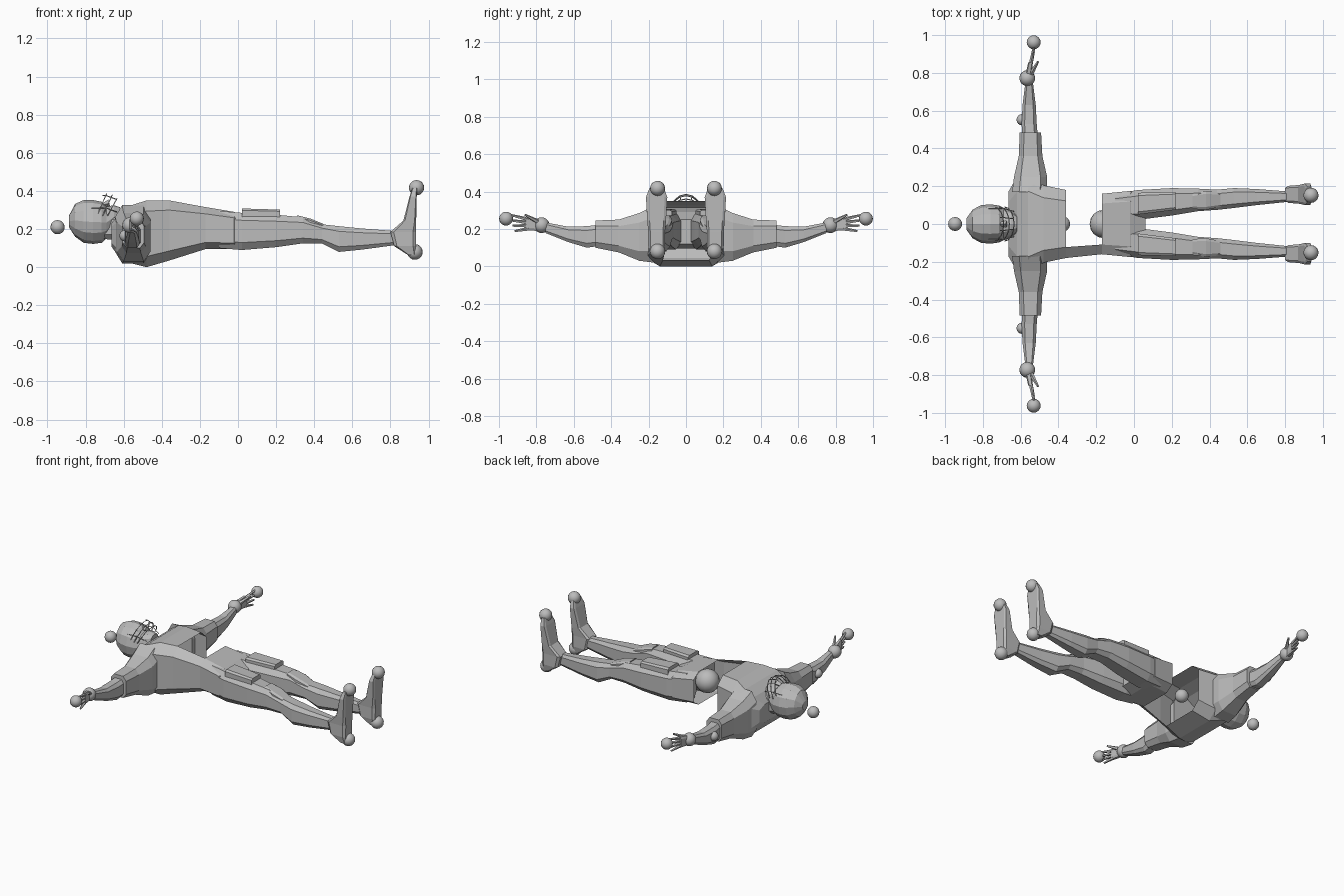
import bpy, bmesh, math
from mathutils import Vector

GREY = bpy.data.materials.new("plain grey")
GREY.diffuse_color = (0.5, 0.5, 0.5, 1)


def add(name, bm, smooth=False):
    me = bpy.data.meshes.new(name)
    bmesh.ops.recalc_face_normals(bm, faces=bm.faces)
    bm.to_mesh(me)
    bm.free()
    me.materials.append(GREY)
    ob = bpy.data.objects.new(name, me)
    bpy.context.collection.objects.link(ob)
    if smooth:
        bpy.context.view_layer.objects.active = ob
        ob.select_set(True)
        bpy.ops.object.shade_smooth_by_angle()
        ob.select_set(False)
    return ob


def outline(n, c):
    """Unit cross-section: chamfered box when c is given, else an n-gon."""
    if c:
        return [(1, c), (c, 1), (-c, 1), (-1, c), (-1, -c), (-c, -1), (c, -1), (1, -c)]
    return [(math.cos(2 * math.pi * i / n), math.sin(2 * math.pi * i / n)) for i in range(n)]


def loft(name, axis, sections, c=0.6, n=12, caps=(True, True), keep=None):
    """Skin sections (position, low_a, high_a, low_b, high_b) along an axis."""
    bm = bmesh.new()
    rings = []
    for t, a0, a1, b0, b1 in sections:
        ring = []
        for u, v in outline(n, c):
            p = [(a0 + a1) / 2 + u * (a1 - a0) / 2, (b0 + b1) / 2 + v * (b1 - b0) / 2]
            p.insert("xyz".index(axis), t)
            ring.append(bm.verts.new(p))
        rings.append(ring)
    for r, s in zip(rings, rings[1:]):
        for i in range(len(r)):
            j = (i + 1) % len(r)
            quad = (r[i], r[j], s[j], s[i])
            mid = sum((w.co for w in quad), Vector()) / 4
            if keep is None or keep(mid):
                bm.faces.new(quad)
    if caps[0]:
        bm.faces.new(rings[0])
    if caps[1]:
        bm.faces.new(rings[-1])
    return add(name, bm)


def ball(name, p, r):
    bm = bmesh.new()
    bmesh.ops.create_uvsphere(bm, u_segments=16, v_segments=10, radius=r)
    bmesh.ops.translate(bm, vec=p, verts=bm.verts)
    return add(name, bm, True)


def rod(name, p, q, r1, r2, n=5):
    p, q = Vector(p), Vector(q)
    bm = bmesh.new()
    bmesh.ops.create_cone(bm, cap_ends=True, segments=n, radius1=r1, radius2=r2, depth=(q - p).length)
    bm.transform((q - p).to_track_quat('Z', 'Y').to_matrix().to_4x4())
    bmesh.ops.translate(bm, vec=(p + q) / 2, verts=bm.verts)
    return add(name, bm)


def wire(name, pts):
    for k, (p, q) in enumerate(zip(pts, pts[1:])):
        rod(f"{name}_{k}", p, q, 0.0028, 0.0028, 4)


# Torso and hips: one shell whose waist is only a strip on the -y side
def solid(m):
    return not -0.37 < m.x < -0.16 or m.y < -0.1


loft("torso", "x", [
    (-0.665, -0.17, 0.17, 0.11, 0.23), (-0.62, -0.25, 0.25, 0.045, 0.285),
    (-0.56, -0.255, 0.255, 0.02, 0.325), (-0.48, -0.205, 0.205, 0.0, 0.35),
    (-0.36, -0.18, 0.18, 0.035, 0.35), (-0.17, -0.16, 0.16, 0.095, 0.315),
    (-0.02, -0.175, 0.175, 0.095, 0.29), (0.06, -0.12, 0.12, 0.12, 0.25)],
    c=0.68, keep=solid)
ball("chest_joint", (-0.38, 0, 0.2), 0.042)
ball("hip_joint", (-0.16, 0, 0.21), 0.075)

# Head, neck, face
loft("neck", "x", [(-0.72, -0.06, 0.06, 0.15, 0.27), (-0.63, -0.075, 0.075, 0.14, 0.28),
                   (-0.58, -0.09, 0.09, 0.12, 0.30)])
loft("head", "x", [
    (-0.887, -0.03, 0.03, 0.21, 0.27), (-0.855, -0.075, 0.075, 0.16, 0.332),
    (-0.81, -0.1, 0.1, 0.128, 0.352), (-0.76, -0.104, 0.104, 0.122, 0.352),
    (-0.715, -0.098, 0.098, 0.128, 0.343), (-0.69, -0.085, 0.085, 0.15, 0.318),
    (-0.65, -0.065, 0.065, 0.2, 0.325), (-0.62, -0.04, 0.04, 0.25, 0.315)], c=0)
rod("nose", (-0.715, 0, 0.325), (-0.675, 0, 0.335), 0.008, 0.02, 4)
ball("head_top_joint", (-0.947, 0, 0.21), 0.037)

# Face cage: arcs across the face joined by lengthwise bars
for k, (x, top) in enumerate([(-0.69, 0.385), (-0.66, 0.378), (-0.635, 0.36)]):
    arc = []
    for i in range(9):
        a = math.pi * i / 8
        s = math.sin(a)
        arc.append((x - 0.05 * (1 - s), -0.09 * math.cos(a), 0.27 + (top - 0.27) * s))
    wire(f"cage_arc_{k}", arc)
for y, z in [(-0.034, 0.375), (0.034, 0.375), (-0.083, 0.31), (0.083, 0.31)]:
    wire("cage_bar", [(-0.77 if z < 0.35 else -0.71, y, z), (-0.69, y, z), (-0.635, y * 0.8, z - 0.02)])

for s, side in ((1, "left"), (-1, "right")):
    # Sleeve, forearm and palm run outwards along y
    loft(side + "_sleeve", "y", [
        (s * 0.17, -0.645, -0.46, 0.02, 0.325), (s * 0.25, -0.635, -0.46, 0.03, 0.285),
        (s * 0.36, -0.61, -0.485, 0.075, 0.25), (s * 0.485, -0.605, -0.492, 0.1, 0.245)])
    loft(side + "_forearm", "y", [
        (s * 0.47, -0.592, -0.51, 0.108, 0.222), (s * 0.53, -0.595, -0.515, 0.1, 0.215),
        (s * 0.63, -0.59, -0.52, 0.13, 0.212), (s * 0.75, -0.575, -0.535, 0.178, 0.235)])
    loft(side + "_palm", "y", [
        (s * 0.74, -0.575, -0.54, 0.185, 0.235), (s * 0.8, -0.572, -0.542, 0.19, 0.255),
        (s * 0.855, -0.56, -0.535, 0.192, 0.265)])
    for k in range(4):
        z = 0.2 + 0.017 * k
        rod(f"{side}_finger_{k}", (-0.547, s * 0.845, z),
            (-0.53, s * (0.915 + 0.012 * min(k, 2)), z + 0.012 * (k - 1)), 0.011, 0.006)
    rod(side + "_thumb", (-0.55, s * 0.785, 0.235), (-0.508, s * 0.86, 0.275), 0.014, 0.006)
    ball(side + "_elbow_joint", (-0.592, s * 0.552, 0.165), 0.03)
    ball(side + "_wrist_joint", (-0.565, s * 0.772, 0.22), 0.042)
    ball(side + "_hand_joint", (-0.531, s * 0.962, 0.255), 0.037)

    # Leg runs along x, with raised thigh and knee pads
    def leg(name, rows, c=0.6):
        loft(side + name, "x", [(x, min(s * i, s * o), max(s * i, s * o), b, t)
                                for x, i, o, b, t in rows], c)
    leg("_leg", [
        (-0.1, 0.03, 0.16, 0.1, 0.295), (0.02, 0.022, 0.18, 0.09, 0.285),
        (0.2, 0.045, 0.19, 0.105, 0.275), (0.34, 0.068, 0.187, 0.125, 0.262),
        (0.44, 0.075, 0.182, 0.125, 0.225), (0.53, 0.085, 0.19, 0.08, 0.215),
        (0.65, 0.1, 0.185, 0.092, 0.203), (0.82, 0.118, 0.172, 0.115, 0.19)])
    leg("_thigh_pad", [(0.02, 0.05, 0.165, 0.23, 0.308), (0.22, 0.075, 0.17, 0.23, 0.302)], 0.75)
    leg("_knee_pad", [(0.31, 0.08, 0.16, 0.22, 0.272), (0.38, 0.075, 0.175, 0.19, 0.255),
                      (0.46, 0.09, 0.165, 0.17, 0.222)], 0.7)

    # Foot stands upright, heel low and toes high
    loft(side + "_foot", "z", [
        (z, x0, x1, s * 0.157 - w, s * 0.157 + w) for z, x0, x1, w in [
            (0.065, 0.89, 0.93, 0.035), (0.11, 0.82, 0.933, 0.045), (0.185, 0.8, 0.935, 0.045),
            (0.245, 0.868, 0.935, 0.05), (0.37, 0.9, 0.938, 0.057), (0.415, 0.915, 0.94, 0.04)]], c=0.75)
    ball(side + "_heel_joint", (0.928, s * 0.152, 0.08), 0.041)
    ball(side + "_toe_joint", (0.937, s * 0.152, 0.417), 0.04)
